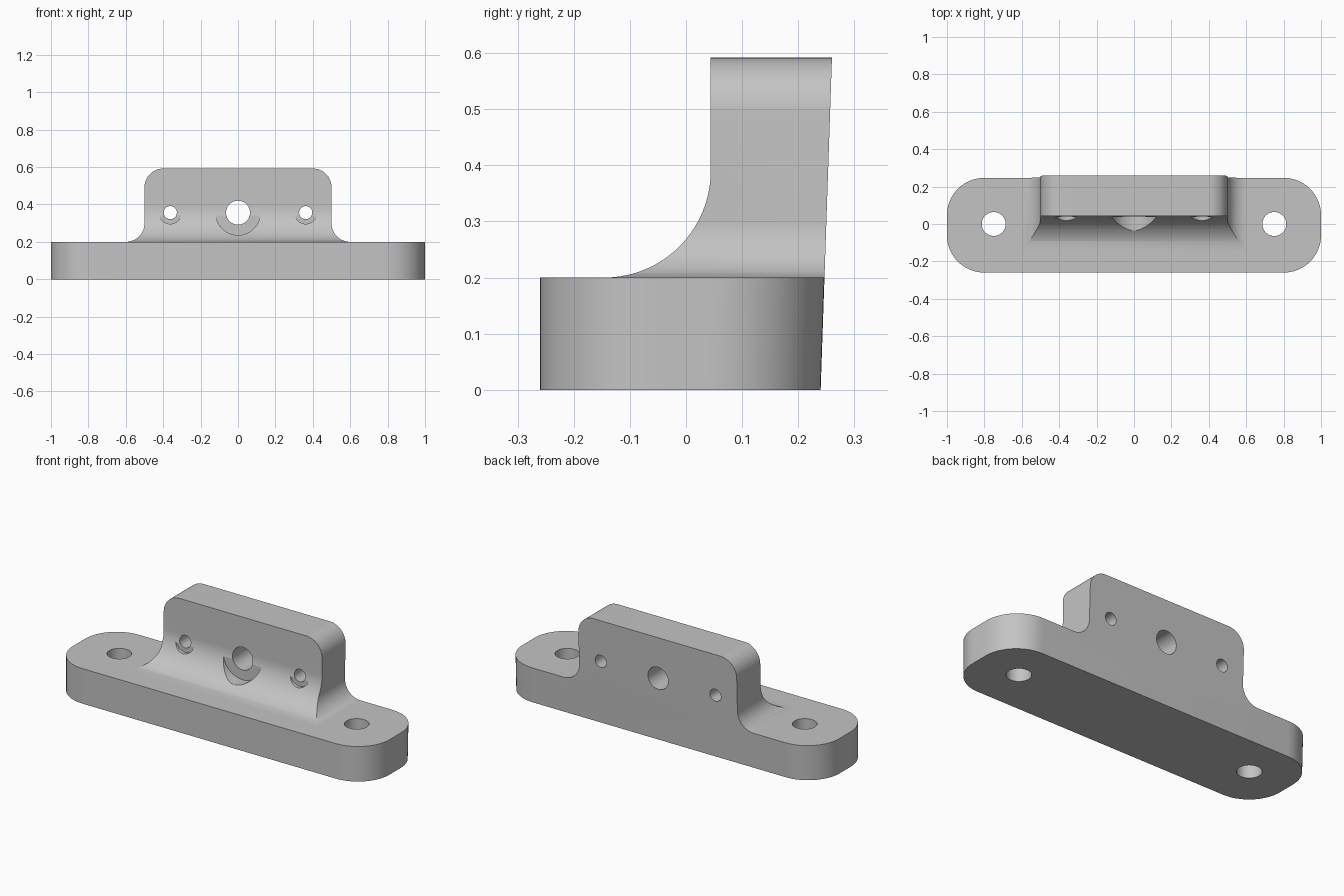
import bpy, bmesh, math
from mathutils import Matrix, Vector

if "Cube" in bpy.data.objects:
    bpy.data.objects.remove(bpy.data.objects["Cube"])

grey = bpy.data.materials.new("plain grey")
grey.diffuse_color = (0.55, 0.55, 0.55, 1)
grey.use_nodes = True
grey.node_tree.nodes["Principled BSDF"].inputs["Base Color"].default_value = grey.diffuse_color


def arc(cx, cy, r, a0, a1, n=16):
    """Points on an arc, angles in degrees."""
    return [(cx + r * math.cos(math.radians(a0 + (a1 - a0) * i / n)),
             cy + r * math.sin(math.radians(a0 + (a1 - a0) * i / n))) for i in range(n + 1)]


def to_object(name, bm):
    """Finish a closed bmesh with outward faces."""
    bmesh.ops.recalc_face_normals(bm, faces=bm.faces[:])
    if bm.calc_volume(signed=True) < 0:
        bmesh.ops.reverse_faces(bm, faces=bm.faces[:])
    mesh = bpy.data.meshes.new(name)
    bm.to_mesh(mesh)
    bm.free()
    mesh.materials.append(grey)
    ob = bpy.data.objects.new(name, mesh)
    bpy.context.scene.collection.objects.link(ob)
    return ob


def loft(name, ring_a, ring_b):
    """Solid between two matching rings of 3D points."""
    bm = bmesh.new()
    a = [bm.verts.new(p) for p in ring_a]
    b = [bm.verts.new(p) for p in ring_b]
    bm.faces.new(a[::-1])
    bm.faces.new(b)
    for i in range(len(a)):
        j = (i + 1) % len(a)
        bm.faces.new((a[i], a[j], b[j], b[i]))
    return to_object(name, bm)


def drill(name, start, end, r, ceiling=None):
    """Cylinder cutter between two points, optionally flattened at a height."""
    s, e = Vector(start), Vector(end)
    turn = (e - s).to_track_quat('Z', 'Y').to_matrix().to_4x4()
    rings = []
    for h in (-0.5, 0.5):
        m = Matrix.Translation((s + e) / 2) @ turn @ Matrix.Translation((0, 0, h * (e - s).length))
        rings.append([m @ Vector((x, y, 0)) for x, y in arc(0, 0, r, 0, 360, 48)[:-1]])
    if ceiling is not None:
        rings = [[p for p in ring if p.z < ceiling] for ring in rings]
        # start each open ring at its gap so the chord closes it
        for k, ring in enumerate(rings):
            gap = max(range(len(ring)), key=lambda i: (ring[i] - ring[i - 1]).length)
            rings[k] = ring[gap:] + ring[:gap]
    return loft(name, rings[0], rings[1])


def volume(mesh):
    bm = bmesh.new()
    bm.from_mesh(mesh)
    v = bm.calc_volume(signed=True) if bm.faces else 0
    bm.free()
    return v


def cut(ob, cutter, operation):
    """Boolean with the first solver that leaves a sound solid."""
    before = volume(ob.data)
    for solver in ('EXACT', 'MANIFOLD', 'FLOAT'):
        mod = ob.modifiers.new("cut", 'BOOLEAN')
        mod.operation, mod.object, mod.solver = operation, cutter, solver
        bpy.context.view_layer.update()
        graph = bpy.context.evaluated_depsgraph_get()
        mesh = bpy.data.meshes.new_from_object(ob.evaluated_get(graph), depsgraph=graph)
        ob.modifiers.remove(mod)
        if 0.25 * before < volume(mesh) < before - 1e-7:
            ob.data = mesh
            break
    bpy.data.objects.remove(cutter)


def plan(z):
    """Rounded plan outline; the back leans outward with height."""
    back, front, r, x = 0.24 + 0.034 * z, -0.26, 0.2, 0.8
    pts = (arc(x, back - r, r, 0, 90) + arc(-x, back - r, r, 90, 180)
           + arc(-x, front + r, r, 180, 270) + arc(x, front + r, r, 270, 360))
    return [(px, py, z) for px, py in pts]


# Body: plan outline trimmed by the front and side profiles
TOP, BASE, HZ = 0.592, 0.2, 0.356
bracket = loft("mounting_bracket", plan(0), plan(0.7))

half = [(1.2, -0.1), (1.2, BASE)] + arc(0.6, 0.3, 0.1, 270, 180) + arc(0.4, TOP - 0.1, 0.1, 0, 90)
outline = half + [(-x, z) for x, z in reversed(half)]
cut(bracket, loft("front_profile_trim", [(x, -0.5, z) for x, z in outline],
                  [(x, 0.5, z) for x, z in outline]), 'INTERSECT')

side = ([(0.4, -0.1), (0.4, 0.8), (0.044, 0.8)] + arc(-0.146, 0.39, 0.19, 0, -90, 32)
        + [(-0.4, BASE), (-0.4, -0.1)])
cut(bracket, loft("side_profile_trim", [(-1.3, y, z) for y, z in side],
                  [(1.3, y, z) for y, z in side]), 'INTERSECT')

# Wall holes, each with a counterbore that only bites into the front fillet
for x, hole, bore in ((-0.362, 0.035, 0.06), (0, 0.064, 0.12), (0.362, 0.035, 0.06)):
    cut(bracket, drill("counterbore_cutter", (x, -0.4, HZ), (x, 0.04, HZ), bore, 0.347),
        'DIFFERENCE')
    cut(bracket, drill("wall_hole_cutter", (x, -0.4, HZ), (x, 0.4, HZ), hole), 'DIFFERENCE')

# Vertical mounting holes in the base
for x in (-0.75, 0.75):
    cut(bracket, drill("base_hole_cutter", (x, 0, -0.2), (x, 0, 0.4), 0.064), 'DIFFERENCE')

bpy.ops.object.select_all(action='DESELECT')
bpy.context.view_layer.objects.active = bracket
bracket.select_set(True)
bpy.ops.object.shade_smooth_by_angle(angle=math.radians(25))
